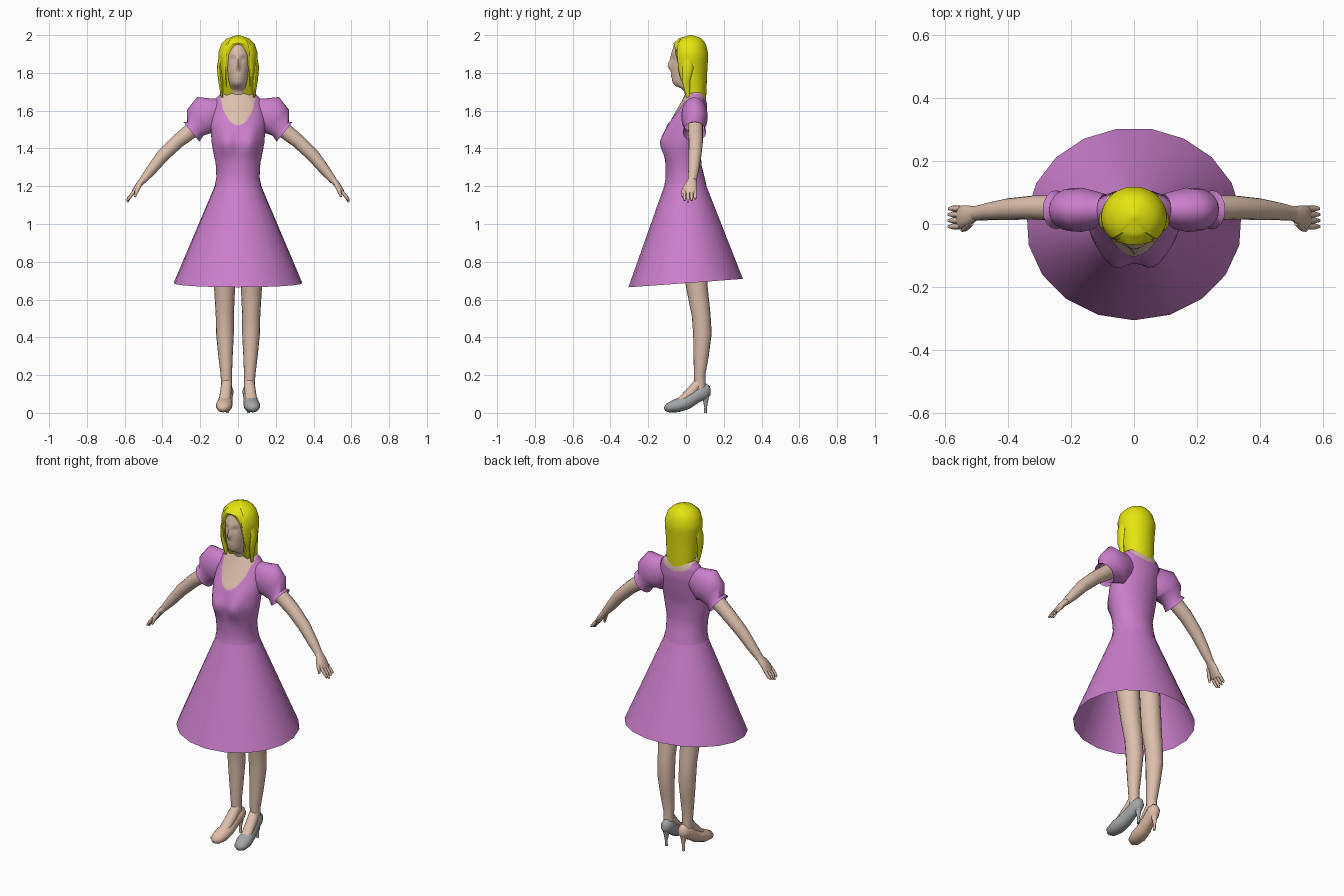
import bpy, bmesh
from math import sin, cos, pi, exp, degrees, radians
from mathutils import Vector

if "Cube" in bpy.data.objects:
    bpy.data.objects.remove(bpy.data.objects["Cube"])


def material(name, *rgb):
    mat = bpy.data.materials.new(name)
    mat.use_nodes = True
    mat.diffuse_color = (*rgb, 1)
    mat.node_tree.nodes["Principled BSDF"].inputs["Base Color"].default_value = (*rgb, 1)
    return mat


SKIN = material("skin", .72, .52, .41)
DRESS = material("orchid dress", .6, .21, .6)
HAIR = material("yellow hair", .78, .78, .005)
GREY = material("grey shoe", .36, .38, .38)
TAN = material("tan shoe", .75, .51, .38)


def lookup(table, value):
    """Linear interpolation in rows of (key, values...)."""
    if value <= table[0][0]:
        return table[0][1:]
    for a, b in zip(table, table[1:]):
        if value <= b[0]:
            t = (value - a[0]) / (b[0] - a[0])
            return tuple(p + (q - p) * t for p, q in zip(a[1:], b[1:]))
    return table[-1][1:]


def skin_rings(name, rings, mat, capped, angle=60):
    """Bridge closed rings of points into one smooth object."""
    bm = bmesh.new()
    loops = [[bm.verts.new(p) for p in ring] for ring in rings]
    n = len(loops[0])
    for low, high in zip(loops, loops[1:]):
        for i in range(n):
            j = (i + 1) % n
            bm.faces.new((low[i], low[j], high[j], high[i]))
    if capped:
        bm.faces.new(loops[0][::-1])
        bm.faces.new(loops[-1])
    bmesh.ops.recalc_face_normals(bm, faces=bm.faces)
    mesh = bpy.data.meshes.new(name)
    bm.to_mesh(mesh)
    bm.free()
    mesh.materials.append(mat)
    obj = bpy.data.objects.new(name, mesh)
    bpy.context.collection.objects.link(obj)
    bpy.ops.object.select_all(action="DESELECT")
    obj.select_set(True)
    bpy.context.view_layer.objects.active = obj
    bpy.ops.object.shade_smooth_by_angle(angle=radians(angle))
    return obj


def shell(name, profile, low, high, mat, cols=40, rows=16, bumps=(), scale=1, capped=False):
    """Upright shell; profile rows are (z, half width, front y, back y).
    low and high give the edge heights by degrees away from the front."""
    rings = []
    for r in range(rows + 1):
        t = sin(r / rows * pi / 2)
        ring = []
        for c in range(cols):
            a = 2 * pi * c / cols
            away = degrees(min(a, 2 * pi - a))
            z = low(away) + (high(away) - low(away)) * t
            rx, front, back = lookup(profile, z)
            x = rx * scale * sin(a)
            y = (front + back) / 2 - (back - front) / 2 * scale * cos(a)
            for bx, bz, sx, sz, depth in bumps:
                y -= depth * max(0, cos(a)) * exp(-((x - bx) / sx) ** 2 - ((z - bz) / sz) ** 2)
            ring.append((x, y, z))
        rings.append(ring)
    return skin_rings(name, rings, mat, capped)


def tube(name, points, mat, side=1, axis=(0, 1, 0), sides=16, capped=True):
    """Swept part; points are (x, y, z, radius along axis, other radius)."""
    path = [Vector((p[0] * side, p[1], p[2])) for p in points]
    rings = []
    for i, p in enumerate(points):
        tangent = (path[min(i + 1, len(path) - 1)] - path[max(i - 1, 0)]).normalized()
        v = Vector(axis)
        v = (v - tangent * v.dot(tangent)).normalized()
        u = tangent.cross(v)
        rings.append([path[i] + v * p[3] * cos(2 * pi * k / sides) + u * p[4] * sin(2 * pi * k / sides)
                      for k in range(sides)])
    return skin_rings(name, rings, mat, capped)


def level(z):
    return lambda away: z


def edge(table):
    return lambda away: lookup(table, away)[0]


# Skirt with a tilted hem
skirt = [(.6, .379, -.328, .349), (1.19, .128, -.119, .114), (1.22, .116, -.109, .103)]
shell("skirt", skirt, lambda away: .6875 - .0225 * cos(radians(away)), level(1.22), DRESS, cols=19, rows=8)

# Bodice with a scooped neckline, and the chest inside it
torso = [(1.18, .13, -.12, .115), (1.24, .114, -.108, .1), (1.32, .118, -.108, .08),
         (1.43, .14, -.112, .082), (1.52, .145, -.1, .1), (1.6, .14, -.055, .112),
         (1.66, .12, -.02, .11), (1.7, .085, 0, .1), (1.72, .045, 0, .08)]
bust = [(s * .068, 1.43, .05, .07, .042) for s in (-1, 1)]
neckline = edge([(0, 1.52), (15, 1.535), (34, 1.6), (45, 1.65), (70, 1.69), (110, 1.69), (150, 1.65), (180, 1.635)])
shell("bodice", torso, level(1.21), neckline, DRESS, rows=20, bumps=bust)
shell("chest", torso, level(1.4), level(1.72), SKIN, bumps=bust, scale=.96)

# Neck and head with nose, lips and eye sockets
head = [(1.66, .05, 0, .08), (1.712, .046, -.012, .075), (1.735, .042, -.066, .075),
        (1.76, .051, -.074, .08), (1.82, .062, -.078, .09), (1.9, .067, -.078, .1),
        (1.96, .055, -.06, .08), (1.985, .02, -.01, .04)]
features = [(0, 1.835, .01, .02, .018), (0, 1.865, .008, .025, .007), (0, 1.785, .018, .008, .005)]
features += [(s * .028, 1.872, .014, .012, -.008) for s in (-1, 1)]
shell("head", head, level(1.66), level(1.985), SKIN, cols=56, rows=36, bumps=features, capped=True)

# Hair open around the face
hair = [(1.64, .078, 0, .105), (1.7, .085, -.02, .108), (1.8, .096, -.065, .112),
        (1.9, .106, -.076, .118), (1.955, .088, -.068, .105), (1.985, .055, -.035, .08), (2, .004, .02, .03)]
hairline = edge([(0, 1.958), (25, 1.95), (37, 1.91), (44, 1.68), (90, 1.695), (130, 1.67), (180, 1.65)])
shell("hair", hair, hairline, level(2), HAIR, cols=48, rows=14, capped=True)

for side, label, shoe_mat in ((1, "left", GREY), (-1, "right", TAN)):
    # Side lock of hair beside the face
    tube(label + "_hair_lock", [(.09, .015, 1.89, .02, .01), (.098, .01, 1.83, .03, .014),
                                (.092, 0, 1.76, .022, .013), (.084, .01, 1.67, .008, .006)], HAIR, side, sides=8)

    # Puff sleeve with a flared cuff
    tube(label + "_sleeve", [(.09, .045, 1.6, .05, .07), (.125, .045, 1.585, .06, .085),
                             (.165, .045, 1.575, .07, .11), (.2, .045, 1.545, .068, .092),
                             (.226, .045, 1.505, .052, .057), (.247, .045, 1.488, .062, .067)],
         DRESS, side, capped=False)

    # Arm and palm
    tube(label + "_arm", [(.15, .05, 1.57, .04, .045), (.24, .05, 1.5, .04, .042), (.32, .052, 1.437, .038, .037),
                          (.4, .047, 1.36, .034, .034), (.46, .04, 1.285, .028, .028),
                          (.505, .033, 1.23, .023, .019)], SKIN, side)
    tube(label + "_palm", [(.5, .034, 1.236, .022, .018), (.525, .027, 1.208, .032, .016),
                           (.548, .021, 1.175, .037, .013), (.556, .02, 1.16, .033, .009)], SKIN, side, sides=12)

    # Four fingers and a thumb
    for i in range(4):
        y = -.008 + i * .019
        tip = 1.115 + .009 * abs(i - 1)
        tube(label + "_finger", [(.55, y, 1.172, .009, .009), (.574, y, 1.142, .009, .009),
                                 (.587, y, tip, .005, .005)], SKIN, side, sides=8)
    tube(label + "_thumb", [(.518, .005, 1.212, .012, .012), (.535, -.013, 1.178, .011, .011),
                            (.545, -.02, 1.143, .005, .005)], SKIN, side, sides=8)

    # Leg
    tube(label + "_leg", [(.07, .005, 1.12, .075, .06), (.072, .035, .85, .068, .06), (.071, .06, .65, .056, .055),
                          (.07, .08, .52, .05, .048), (.069, .087, .42, .049, .047), (.066, .08, .3, .04, .038),
                          (.062, .072, .2, .03, .03), (.06, .076, .12, .03, .027)], SKIN, side)

    # Shoe from toe to heel, turned slightly outward
    def outward(y):
        return .08 - .12 * (y + .1)

    shoe = [(-.113, .02, .012, .01), (-.098, .026, .033, .024), (-.05, .038, .044, .036), (0, .055, .04, .038),
            (.05, .088, .034, .038), (.09, .112, .034, .042), (.118, .125, .025, .033), (.128, .126, .01, .015)]
    tube(label + "_shoe", [(outward(y), y, z, w, h) for y, z, w, h in shoe], shoe_mat, side, axis=(1, 0, 0))
    tube(label + "_heel", [(outward(.1), y, z, r, r) for y, z, r in
                           ((.1, .1, .024), (.104, .065, .014), (.104, .03, .007), (.102, 0, .008))],
         shoe_mat, side, sides=10)

    # Bare instep above the shoe
    tube(label + "_instep", [(outward(y), y, z, w, h) for y, z, w, h in
                             ((-.05, .055, .025, .012), (-.01, .08, .03, .022), (.035, .118, .03, .028),
                              (.07, .16, .028, .028))], SKIN, side, axis=(1, 0, 0))
